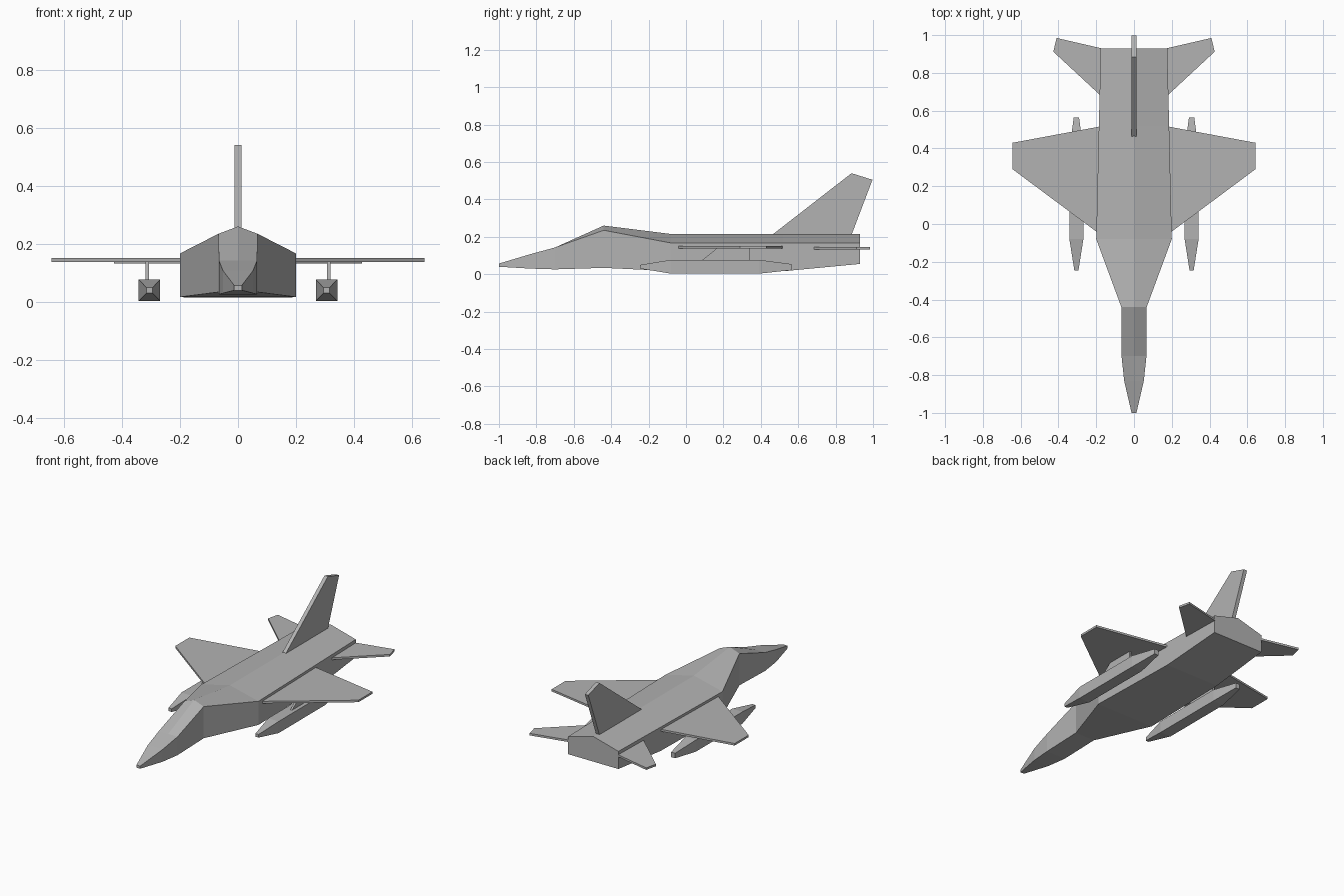
import bpy
import bmesh
from mathutils import Vector

cube = bpy.data.objects.get("Cube")
if cube:
    bpy.data.objects.remove(cube, do_unlink=True)

grey = bpy.data.materials.new("airframe grey")
grey.use_nodes = True
COLOUR = (0.45, 0.45, 0.45, 1)
grey.diffuse_color = COLOUR
grey.node_tree.nodes["Principled BSDF"].inputs["Base Color"].default_value = COLOUR


def loft(name, rings):
    """Join matching rings of points into a closed, flat-shaded solid."""
    bm = bmesh.new()
    loops = [[bm.verts.new(p) for p in ring] for ring in rings]
    for a, b in zip(loops, loops[1:]):
        for i in range(len(a)):
            j = (i + 1) % len(a)
            bm.faces.new((a[i], a[j], b[j], b[i]))
    bm.faces.new(loops[0])
    bm.faces.new(loops[-1])
    bmesh.ops.recalc_face_normals(bm, faces=bm.faces)
    mesh = bpy.data.meshes.new(name)
    bm.to_mesh(mesh)
    bm.free()
    mesh.materials.append(grey)
    obj = bpy.data.objects.new(name, mesh)
    bpy.context.collection.objects.link(obj)
    return obj


def plate(name, outline, low, high, axis):
    """Extrude an outline between two levels along x or z."""
    if axis == "z":
        return loft(name, [[(x, y, h) for x, y in outline] for h in (low, high)])
    return loft(name, [[(h, y, z) for y, z in outline] for h in (low, high)])


def body_ring(y, half, bottom, shoulder, ridge):
    return [(-half, y, bottom), (half, y, bottom), (half, y, shoulder),
            (0, y, ridge), (-half, y, shoulder)]


def box_ring(x, y, half, bottom, top):
    return [(x - half, y, bottom), (x + half, y, bottom),
            (x + half, y, top), (x - half, y, top)]


# Fuselage: station, half width, bottom, shoulder, ridge
stations = [
    (-1.0, 0.013, 0.040, 0.057, 0.057),
    (-0.83, 0.052, 0.030, 0.108, 0.108),
    (-0.70, 0.066, 0.026, 0.143, 0.143),
    (-0.44, 0.067, 0.034, 0.235, 0.260),
    (-0.08, 0.200, 0.017, 0.167, 0.215),
    (0.52, 0.186, 0.016, 0.167, 0.215),
    (0.93, 0.176, 0.055, 0.167, 0.215),
]
loft("fuselage", [body_ring(*s) for s in stations])

# Tail fin
plate("tail_fin", [(0.46, 0.21), (0.885, 0.54), (0.997, 0.505), (0.885, 0.21)],
      -0.012, 0.012, "x")

# Tank: station, half width, bottom, top
tank = [
    (-0.245, 0.011, 0.030, 0.050),
    (-0.08, 0.037, 0.003, 0.077),
    (0.39, 0.037, 0.003, 0.077),
    (0.565, 0.014, 0.022, 0.054),
]
wing = [(0.17, -0.062), (0.643, 0.29), (0.643, 0.43), (0.17, 0.518)]
tailplane = [(0.15, 0.655), (0.427, 0.912), (0.41, 0.985), (0.15, 0.925)]
pylon = [(0.08, 0.07), (0.17, 0.143), (0.34, 0.143), (0.34, 0.07)]

# Paired parts
for side, s in (("left", 1), ("right", -1)):
    plate(side + "_wing", [(s * x, y) for x, y in wing], 0.138, 0.151, "z")
    plate(side + "_tailplane", [(s * x, y) for x, y in tailplane], 0.133, 0.146, "z")
    plate(side + "_pylon", pylon, s * 0.306, s * 0.318, "x")
    loft(side + "_tank", [box_ring(s * 0.305, *t) for t in tank])
